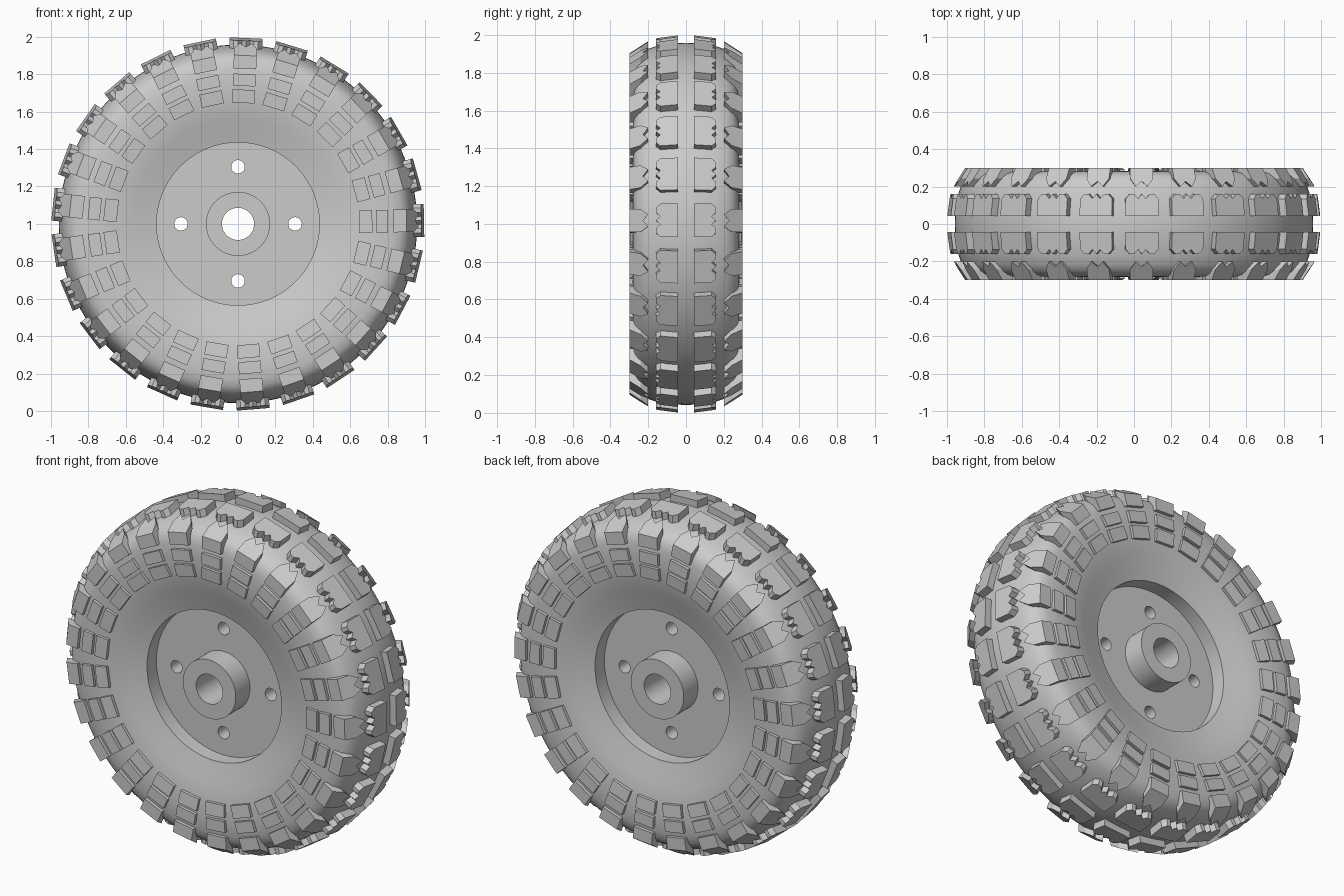
import bpy, bmesh, math
from mathutils import Matrix, Vector

if "Cube" in bpy.data.objects:
    bpy.data.objects.remove(bpy.data.objects["Cube"])

LUGS = 25
PHASE = math.radians(2.5)
CENTRE = Matrix.Translation((0, 0, 1))

grey = bpy.data.materials.new("mid_grey")
grey.use_nodes = True
grey.diffuse_color = (0.6, 0.6, 0.6, 1)
grey.node_tree.nodes["Principled BSDF"].inputs["Base Color"].default_value = (0.6, 0.6, 0.6, 1)


def make_object(name, bm):
    bmesh.ops.recalc_face_normals(bm, faces=bm.faces)
    mesh = bpy.data.meshes.new(name)
    bm.to_mesh(mesh)
    bm.free()
    mesh.materials.append(grey)
    obj = bpy.data.objects.new(name, mesh)
    bpy.context.collection.objects.link(obj)
    return obj


def smooth(obj, degrees):
    bpy.ops.object.select_all(action='DESELECT')
    obj.select_set(True)
    bpy.context.view_layer.objects.active = obj
    bpy.ops.object.shade_smooth_by_angle(angle=math.radians(degrees))


def lathe(name, half_profile, steps):
    """Spin a (radius, y) half profile, mirrored across y, round the axle."""
    profile = half_profile + [(r, -y) for r, y in reversed(half_profile) if y > 0]
    bm = bmesh.new()
    verts = [bm.verts.new((0, y, r)) for r, y in profile]
    edges = [bm.edges.new((v, verts[i - 1])) for i, v in enumerate(verts)]
    bmesh.ops.spin(bm, geom=verts + edges, cent=(0, 0, 0), axis=(0, 1, 0),
                   angle=math.tau, steps=steps, use_merge=True)
    bmesh.ops.remove_doubles(bm, verts=bm.verts, dist=1e-5)
    bm.transform(CENTRE)
    return make_object(name, bm)


def lug_ring(name, bottom, top):
    """Repeat a prism, given in (tangent, y, radius), round both sides."""
    bm = bmesh.new()
    n = len(top)
    for k in range(LUGS):
        turn = CENTRE @ Matrix.Rotation(PHASE + k * math.tau / LUGS, 4, 'Y')
        for side in (-1, 1):
            low, high = ([bm.verts.new(turn @ Vector((t, side * y, r))) for t, y, r in loop]
                         for loop in (bottom, top))
            bm.faces.new(low)
            bm.faces.new(high)
            for i in range(n):
                j = (i + 1) % n
                bm.faces.new((low[i], low[j], high[j], high[i]))
    return make_object(name, bm)


# Tyre carcass with dished sidewalls
tyre = lathe("tyre_body", [
    (0.435, 0.22), (0.50, 0.237), (0.56, 0.255), (0.62, 0.27), (0.68, 0.279),
    (0.76, 0.283), (0.83, 0.28), (0.87, 0.27), (0.90, 0.25), (0.922, 0.215),
    (0.938, 0.165), (0.95, 0.10), (0.956, 0.05), (0.958, 0)], 100)
smooth(tyre, 35)

# Wheel disc with a hollow central boss
disc = lathe("wheel_disc", [
    (0.086, 0.265), (0.171, 0.265), (0.171, 0.133), (0.44, 0.133)], 96)

# Bolt holes
bm = bmesh.new()
for k in range(4):
    place = (Matrix.Rotation(k * math.pi / 2, 4, 'Y') @ Matrix.Translation((0, 0, 0.305))
             @ Matrix.Rotation(math.pi / 2, 4, 'X'))
    bmesh.ops.create_cone(bm, cap_ends=True, segments=32, radius1=0.036, radius2=0.036,
                          depth=1, matrix=CENTRE @ place)
cutter = make_object("bolt_hole_cutter", bm)
cutter.hide_render = True
cut = disc.modifiers.new("bolt_holes", 'BOOLEAN')
cut.operation = 'DIFFERENCE'
cut.solver = 'EXACT'
cut.object = cutter
bpy.ops.object.select_all(action='DESELECT')
bpy.context.view_layer.objects.active = disc
bpy.ops.object.modifier_apply(modifier=cut.name)
bpy.data.objects.remove(cutter)
smooth(disc, 35)


def symmetric(half):
    """Complete an outline whose first points have positive tangent."""
    return half + [(-t, y) for t, y in reversed(half) if t > 0]


# Tread blocks beside the centre line, toothed on the outer edge
outline = symmetric([(0.088, 0.042), (0.088, 0.135), (0.066, 0.16), (0.042, 0.16),
                     (0.021, 0.136), (0, 0.16)])
lug_ring("centre_tread_blocks",
         [(t, y, 0.91) for t, y in outline],
         [(t, y, 1.0 - 0.13 * y) for t, y in outline])

# Shoulder blocks wrapping onto the sidewall, notched on the inner edge
outline = symmetric([(0.061, 0.3), (0.061, 0.242), (0.032, 0.2), (0, 0.228)])
lug_ring("shoulder_blocks",
         [(t, y, 0.83) for t, y in outline],
         [(t, y, 0.966 - 0.65 * (y - 0.2)) for t, y in outline])

# Two rows of small sidewall blocks
for name, inner, outer, y_in, y_out in (
        ("outer_sidewall_blocks", 0.738, 0.802, 0.3, 0.3),
        ("inner_sidewall_blocks", 0.647, 0.718, 0.292, 0.299)):
    corners = [(-0.06, inner, y_in), (0.06, inner, y_in),
               (0.06, outer, y_out), (-0.06, outer, y_out)]
    lug_ring(name, [(t, 0.25, r) for t, r, y in corners],
             [(t, y, r) for t, r, y in corners])
